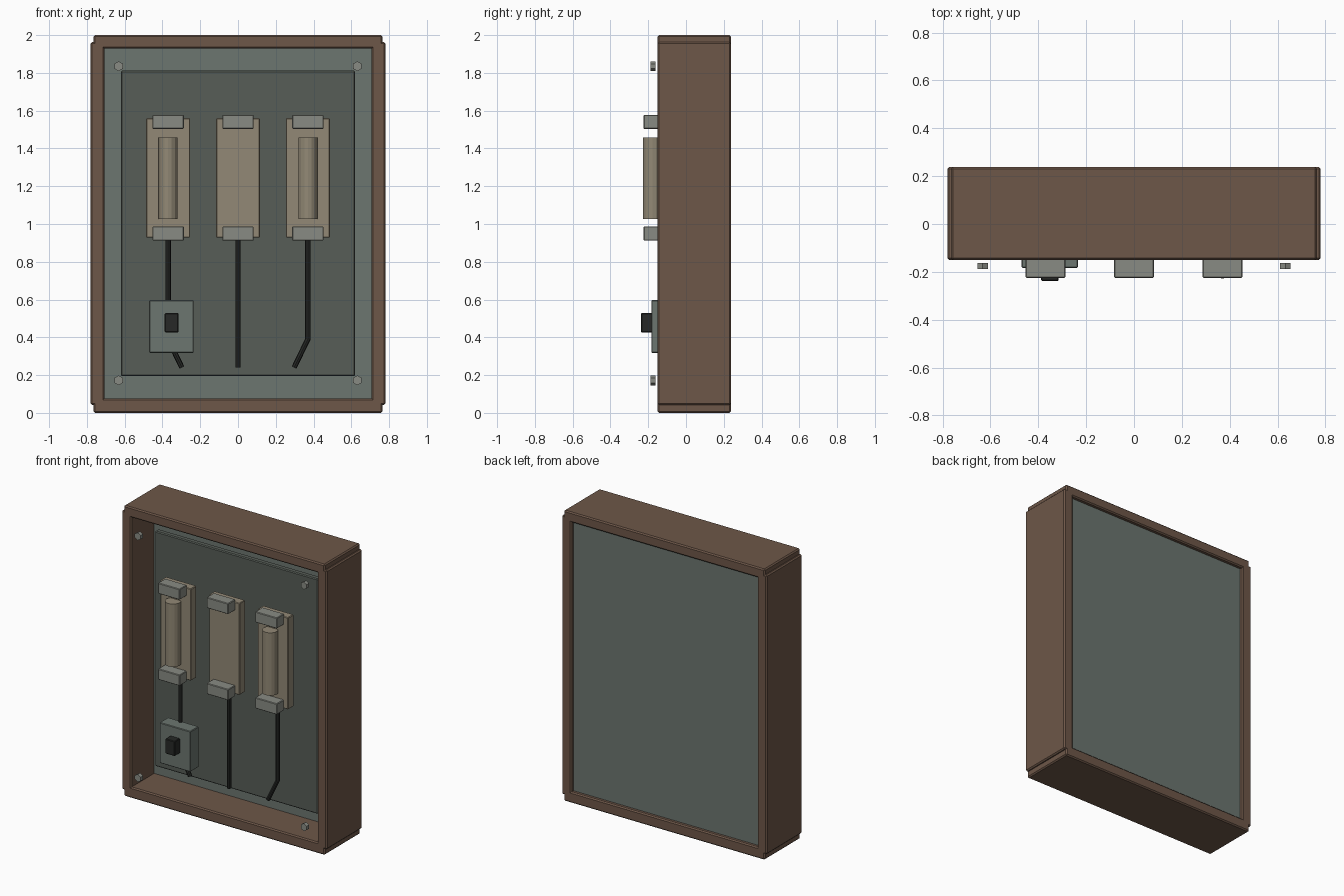
import bpy, math
from mathutils import Vector

if "Cube" in bpy.data.objects:
    bpy.data.objects.remove(bpy.data.objects["Cube"])


def material(name, rgb):
    m = bpy.data.materials.new(name)
    m.diffuse_color = (*rgb, 1)
    m.use_nodes = True
    m.node_tree.nodes["Principled BSDF"].inputs["Base Color"].default_value = m.diffuse_color
    return m


RUST = material("rust_brown", (0.155, 0.095, 0.065))
TEAL = material("teal_paint", (0.15, 0.18, 0.16))
DARK = material("dark_plate", (0.095, 0.11, 0.095))
CREAM = material("ceramic", (0.29, 0.25, 0.18))
METAL = material("clip_metal", (0.25, 0.26, 0.23))
BLACK = material("black_rubber", (0.02, 0.022, 0.02))


def box(name, x, y, z, mat, bevel=0.004):
    """Box from (min, max) ranges on each axis."""
    bpy.ops.mesh.primitive_cube_add(size=1, location=[sum(r) / 2 for r in (x, y, z)])
    o = bpy.context.object
    o.name = name
    o.scale = [r[1] - r[0] for r in (x, y, z)]
    bpy.ops.object.transform_apply(location=False, rotation=False, scale=True)
    o.data.materials.append(mat)
    if bevel:
        b = o.modifiers.new("bevel", "BEVEL")
        b.width, b.segments = bevel, 1
    return o


def rod(name, a, b, radius, sides, mat, spin=0):
    """Cylinder between two points."""
    a, b = Vector(a), Vector(b)
    bpy.ops.mesh.primitive_cylinder_add(vertices=sides, radius=radius, depth=(b - a).length,
                                        location=(a + b) / 2)
    o = bpy.context.object
    o.name = name
    o.rotation_euler = (b - a).to_track_quat('Z', 'Y').to_euler()
    o.rotation_euler.rotate_axis('Z', spin)
    o.data.materials.append(mat)
    return o


# Cabinet frame
DEPTH = (-0.151, 0.238)
for side, x in (("left", (-0.78, -0.708)), ("right", (0.708, 0.78))):
    box(f"frame_{side}", x, DEPTH, (0.042, 1.963), RUST, 0.008)
for side, z in (("bottom", (0, 0.075)), ("top", (1.93, 2.0))):
    box(f"frame_{side}", (-0.765, 0.765), DEPTH, z, RUST, 0.008)

# Back panel and raised mounting plate
box("back_panel", (-0.71, 0.71), (0.10, 0.212), (0.072, 1.933), TEAL, 0)
box("mounting_plate", (-0.62, 0.62), (-0.02, 0.02), (0.195, 1.812), DARK, 0.006)

# Fuse holders with clips; the middle fuse is missing
for name, cx in (("left", -0.37), ("middle", 0), ("right", 0.37)):
    box(f"fuse_base_{name}", (cx - 0.116, cx + 0.116), (-0.15, -0.088), (0.928, 1.56), CREAM)
    for end, z in (("upper", (1.504, 1.578)), ("lower", (0.912, 0.987))):
        box(f"fuse_clip_{end}_{name}", (cx - 0.083, cx + 0.083), (-0.225, -0.145), z, METAL)
    if cx:
        rod(f"fuse_{name}", (cx, -0.178, 1.027), (cx, -0.178, 1.459), 0.05, 16, CREAM)

# Cables: straight in the middle, bent inwards at the sides
Y = -0.097
rod("cable_middle", (0, Y, 0.239), (0, Y, 0.94), 0.014, 8, BLACK)
for name, s in (("left", -1), ("right", 1)):
    rod(f"cable_{name}", (s * 0.37, Y, 0.39), (s * 0.37, Y, 0.94), 0.014, 8, BLACK)
    rod(f"cable_tail_{name}", (s * 0.372, Y, 0.395), (s * 0.297, Y, 0.24), 0.014, 8, BLACK)

# Switch box
box("switch_box", (-0.47, -0.235), (-0.183, -0.09), (0.318, 0.597), TEAL)
box("switch_lever", (-0.388, -0.315), (-0.238, -0.178), (0.426, 0.528), BLACK)

# Hexagonal corner screws
for sx in (-1, 1):
    for z in (0.172, 1.835):
        rod("corner_screw", (sx * 0.632, -0.162, z), (sx * 0.632, -0.188, z), 0.026, 6, METAL)
